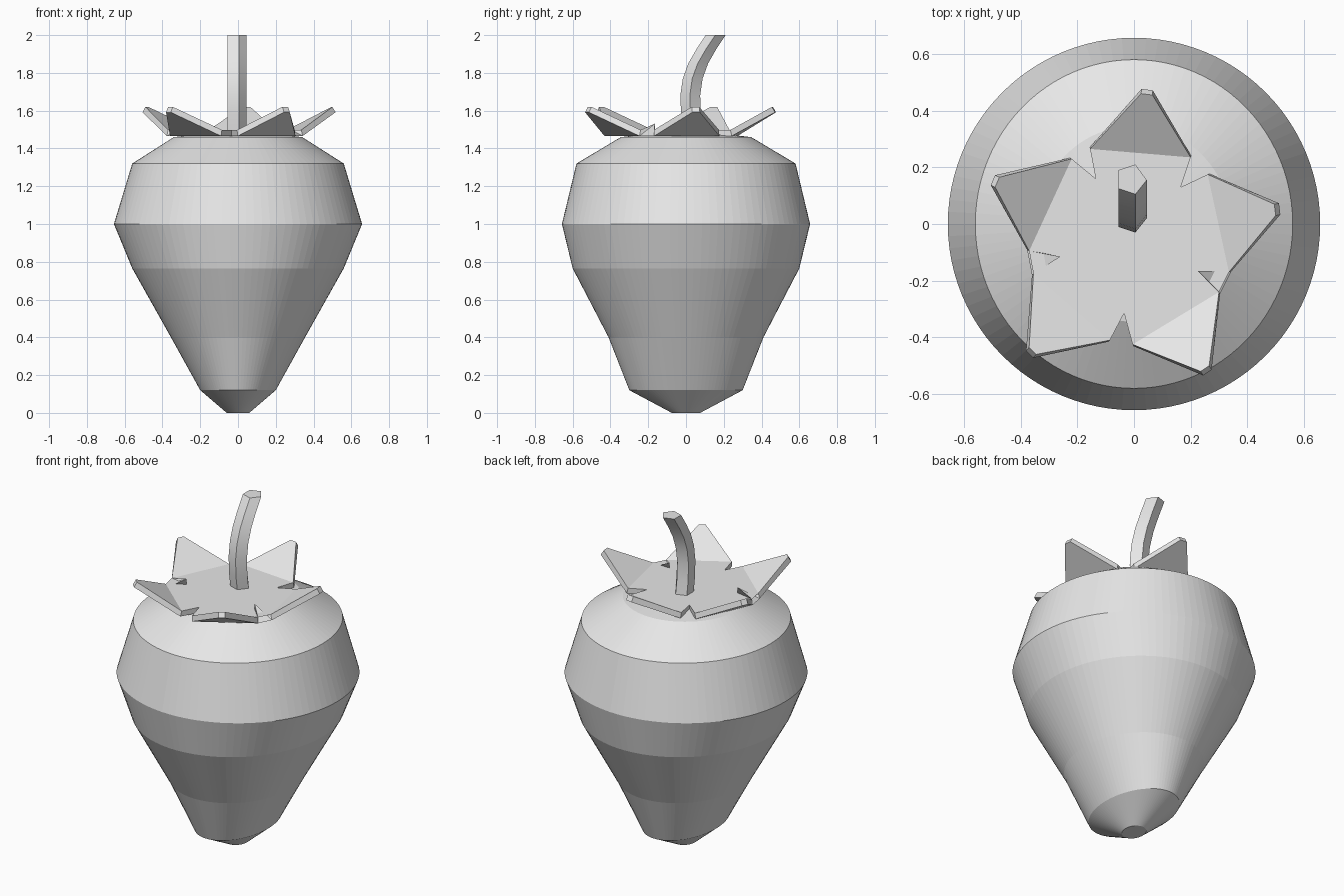
import bpy
import bmesh
from math import cos, sin, tau

if "Cube" in bpy.data.objects:
    bpy.data.objects.remove(bpy.data.objects["Cube"])

# Single plain finish
grey = bpy.data.materials.new("light_grey")
grey.use_nodes = True
colour = (0.8, 0.8, 0.8, 1)
grey.diffuse_color = colour
grey.node_tree.nodes["Principled BSDF"].inputs["Base Color"].default_value = colour


def finish(name, bm):
    bmesh.ops.recalc_face_normals(bm, faces=bm.faces)
    mesh = bpy.data.meshes.new(name)
    bm.to_mesh(mesh)
    bm.free()
    mesh.materials.append(grey)
    obj = bpy.data.objects.new(name, mesh)
    bpy.context.collection.objects.link(obj)
    return obj


def loft(name, rings):
    """Skin a stack of equal-length point rings and cap both ends."""
    bm = bmesh.new()
    loops = [[bm.verts.new(p) for p in ring] for ring in rings]
    for low, high in zip(loops, loops[1:]):
        for i in range(len(low)):
            j = (i + 1) % len(low)
            bm.faces.new((low[i], low[j], high[j], high[i]))
    bm.faces.new(loops[0][::-1])
    bm.faces.new(loops[-1])
    return finish(name, bm)


# Fruit body: elliptical rings as (x radius, y radius, height)
profile = [(0.06, 0.075, 0), (0.2, 0.3, 0.12), (0.355, 0.41, 0.4),
           (0.56, 0.6, 0.765), (0.657, 0.657, 1.0), (0.56, 0.58, 1.32),
           (0.34, 0.345, 1.46), (0.15, 0.15, 1.483)]
SIDES = 96
loft("fruit_body", [[(rx * cos(tau * i / SIDES), ry * sin(tau * i / SIDES), z)
                     for i in range(SIDES)] for rx, ry, z in profile])

# Leaf crown: each leaf is base, two tip corners, base, then the notch after it
leaves = [
    [(0.2, 0.235), (0.065, 0.455), (0.025, 0.46), (-0.155, 0.265), (-0.135, 0.16)],
    [(-0.22, 0.23), (-0.475, 0.165), (-0.49, 0.13), (-0.37, -0.095), (-0.26, -0.115)],
    [(-0.355, -0.175), (-0.37, -0.435), (-0.345, -0.46), (-0.085, -0.41), (-0.035, -0.315)],
    [(-0.005, -0.425), (0.235, -0.52), (0.265, -0.5), (0.3, -0.24), (0.225, -0.165)],
    [(0.335, -0.17), (0.5, 0.03), (0.495, 0.07), (0.26, 0.175), (0.165, 0.13)],
]
BASE_Z, TIP_Z = 1.498, 1.62
bm = bmesh.new()
centre = []
for leaf in leaves:
    a, t1, t2, b, notch = [bm.verts.new((x, y, TIP_Z if k in (1, 2) else BASE_Z))
                           for k, (x, y) in enumerate(leaf)]
    bm.faces.new((a, t1, t2, b))
    centre += [a, b, notch]
bm.faces.new(centre)
bmesh.ops.triangulate(bm, faces=[f for f in bm.faces if len(f.verts) > 4])
crown = finish("leaf_crown", bm)
solid = crown.modifiers.new("thickness", "SOLIDIFY")
solid.thickness = 0.033
solid.offset = -1

# Stem: five-sided section swept along a backward bend, cut level at the top
section = [(-0.055, -0.03), (0.005, -0.05), (0.045, 0.0), (0.005, 0.055), (-0.055, 0.035)]
path = [(0.04, 1.47), (0.024, 1.58), (0.02, 1.68), (0.033, 1.77),
        (0.062, 1.85), (0.105, 1.925), (0.155, 2.0)]
stem = loft("stem", [[(x, y + cy, z) for x, y in section] for cy, z in path])
bpy.ops.object.select_all(action="DESELECT")
stem.select_set(True)
bpy.context.view_layer.objects.active = stem
bpy.ops.object.shade_smooth_by_angle(angle=0.4)
